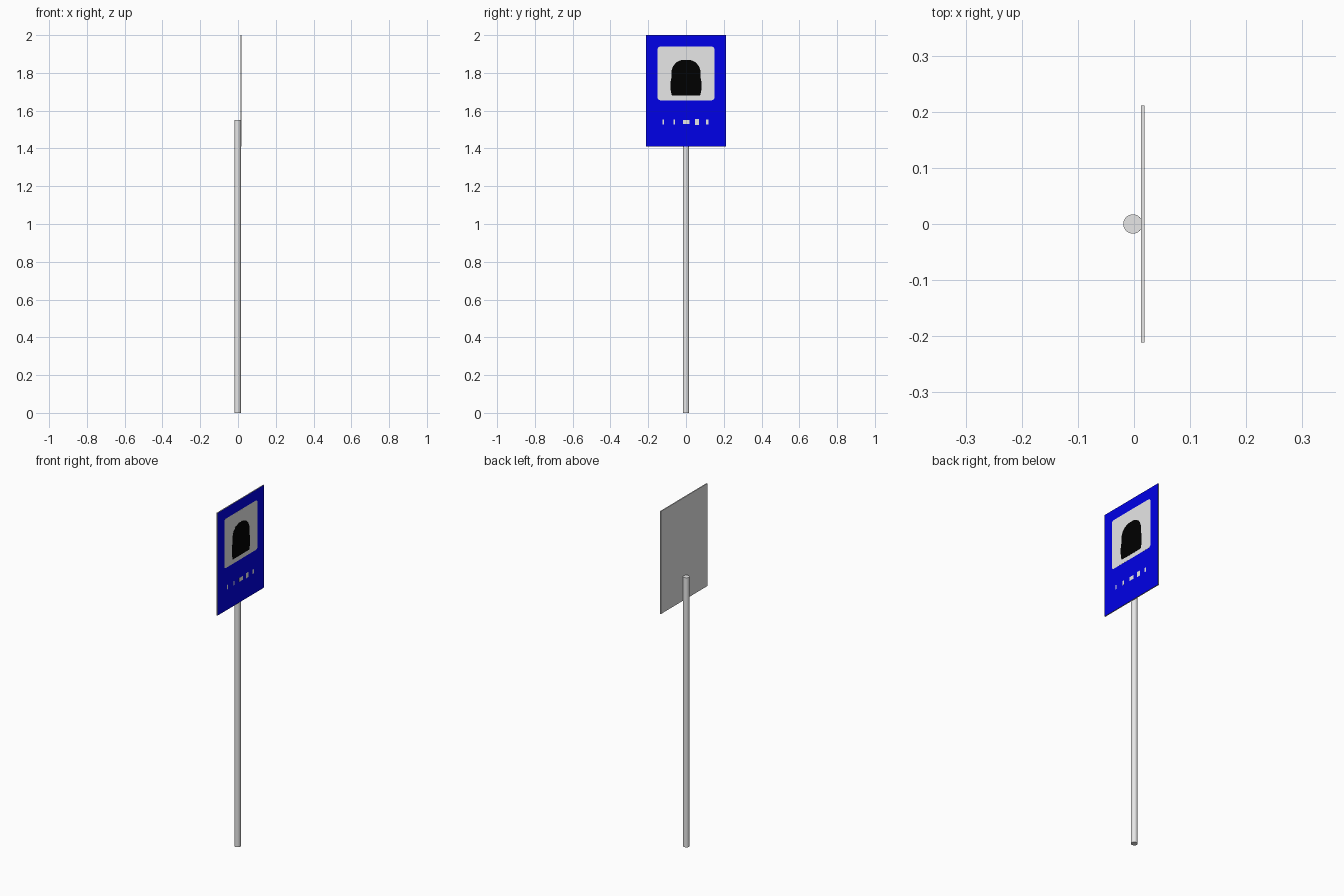
import bpy, bmesh, math

if "Cube" in bpy.data.objects:
    bpy.data.objects.remove(bpy.data.objects["Cube"])


def material(name, rgb):
    m = bpy.data.materials.new(name)
    m.diffuse_color = (*rgb, 1)
    m.use_nodes = True
    m.node_tree.nodes["Principled BSDF"].inputs["Base Color"].default_value = m.diffuse_color
    return m


GREY = material("metal grey", (0.8, 0.8, 0.8))
BLUE = material("sign blue", (0.0, 0.0, 0.8))
WHITE = material("panel white", (0.8, 0.8, 0.8))
BLACK = material("symbol black", (0.0, 0.0, 0.0))


def plate(name, outline, x0, x1, mats):
    """Extrude a (y, z) outline from x0 to x1; last material goes on the front."""
    bm = bmesh.new()
    face = bm.faces.new([bm.verts.new((x0, y, z)) for y, z in outline])
    ext = bmesh.ops.extrude_face_region(bm, geom=[face], use_keep_orig=True)
    moved = [v for v in ext["geom"] if isinstance(v, bmesh.types.BMVert)]
    bmesh.ops.translate(bm, verts=moved, vec=(x1 - x0, 0, 0))
    bmesh.ops.recalc_face_normals(bm, faces=bm.faces)
    for f in bm.faces:
        f.material_index = len(mats) - 1 if f.normal.x > 0.9 else 0
    me = bpy.data.meshes.new(name)
    bm.to_mesh(me)
    bm.free()
    for m in mats:
        me.materials.append(m)
    ob = bpy.data.objects.new(name, me)
    bpy.context.collection.objects.link(ob)
    return ob


def rounded_rect(cy, cz, w, h, r=0.0, steps=4):
    corners = ((1, 1), (-1, 1), (-1, -1), (1, -1))
    if r == 0:
        return [(cy + a * w / 2, cz + b * h / 2) for a, b in corners]
    pts = []
    for q, (a, b) in enumerate(corners):
        for i in range(steps + 1):
            t = math.pi / 2 * (q + i / steps)
            pts.append((cy + a * (w / 2 - r) + r * math.cos(t),
                        cz + b * (h / 2 - r) + r * math.sin(t)))
    return pts


# Round post
bpy.ops.mesh.primitive_cylinder_add(vertices=32, radius=0.0172, depth=1.55,
                                    location=(-0.002, 0, 0.775))
post = bpy.context.object
post.name = "post"
post.data.materials.append(GREY)
bpy.ops.object.shade_smooth_by_angle(angle=math.radians(40))

# Sign board: grey sheet with a blue front face
plate("sign_board", rounded_rect(0, 1.705, 0.422, 0.59), 0.0125, 0.0184, [GREY, BLUE])

# White panel with rounded corners
plate("white_panel", rounded_rect(0, 1.797, 0.302, 0.284, 0.015), 0.018, 0.0187, [WHITE])

# Black arch symbol, one half profile mirrored
half = [(0.075, 1.68), (0.08, 1.70), (0.083, 1.73), (0.081, 1.755), (0.077, 1.775),
        (0.076, 1.815), (0.067, 1.838), (0.048, 1.858), (0.022, 1.869)]
plate("arch_symbol", half + [(-y, z) for y, z in reversed(half)], 0.018, 0.019, [BLACK])

# Small plain marks in a row below the panel
for i, (y, w, h) in enumerate(((-0.12, 0.009, 0.025), (-0.062, 0.009, 0.025),
                               (0.002, 0.034, 0.022), (0.058, 0.022, 0.03),
                               (0.112, 0.012, 0.025))):
    plate(f"small_mark_{i + 1}", rounded_rect(y, 1.54, w, h), 0.018, 0.0187, [WHITE])
